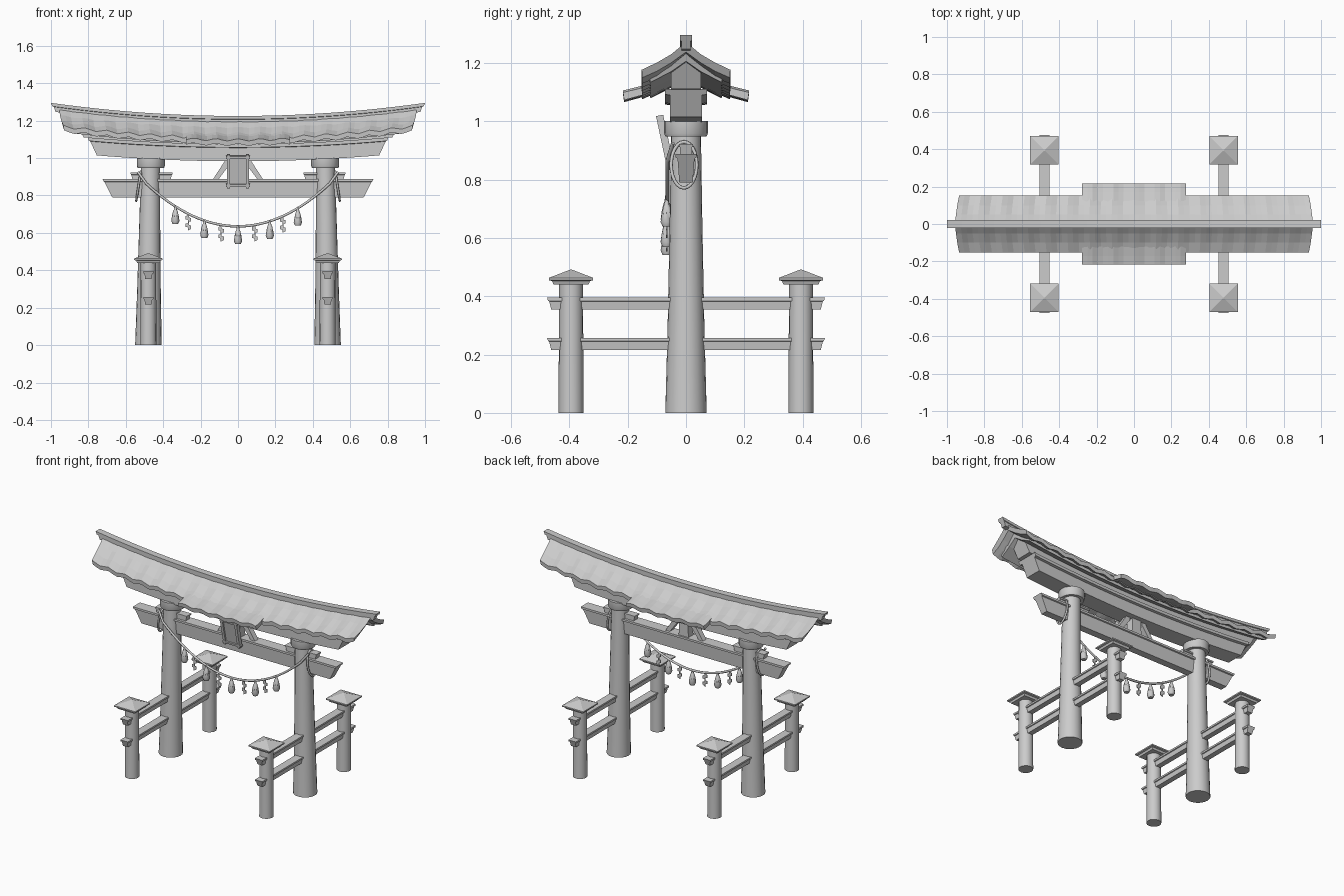
import bpy, bmesh
from math import sin, cos, pi, sqrt, radians
from mathutils import Matrix

if "Cube" in bpy.data.objects:
    bpy.data.objects.remove(bpy.data.objects["Cube"])


def finish(name, bm, smooth=False):
    bmesh.ops.recalc_face_normals(bm, faces=bm.faces[:])
    me = bpy.data.meshes.new(name)
    bm.to_mesh(me)
    bm.free()
    ob = bpy.data.objects.new(name, me)
    bpy.context.collection.objects.link(ob)
    if smooth:
        bpy.ops.object.select_all(action='DESELECT')
        ob.select_set(True)
        bpy.context.view_layer.objects.active = ob
        bpy.ops.object.shade_smooth_by_angle(angle=radians(35))
    return ob


def loft(name, loops, smooth=False):
    """Skin a list of closed loops and cap both ends."""
    bm = bmesh.new()
    rows = [[bm.verts.new(p) for p in lp] for lp in loops]
    n = len(rows[0])
    for a, b in zip(rows, rows[1:]):
        for i in range(n):
            j = (i + 1) % n
            bm.faces.new((a[i], a[j], b[j], b[i]))
    bm.faces.new(rows[0])
    bm.faces.new(rows[-1])
    return finish(name, bm, smooth)


def beam(name, half, bow=0.0, steps=1, wave=0.0, mirror=True):
    """Beam along x; half section of (y, z, half length), mirrored in y; ends bow upward."""
    sec = list(half)
    if mirror:
        sec += [(-y, z, l) for y, z, l in reversed(half) if y > 0]
    loops = []
    for k in range(steps + 1):
        t = 2 * k / steps - 1
        loops.append([(t * l, y, z + bow * (t * l) ** 2
                       + wave * min(abs(y) / .1, 1) * cos(2 * pi * t * l / .117))
                      for y, z, l in sec])
    return loft(name, loops)


def turned(name, rings, n=20, square=False, smooth=True):
    """Round or square body from rings of (x, y, z, radius)."""
    k, ph = (sqrt(2), pi / 4) if square else (1, 0)
    return loft(name, [[(x + k * r * cos(ph + 2 * pi * i / n), y + k * r * sin(ph + 2 * pi * i / n), z)
                        for i in range(n)] for x, y, z, r in rings], smooth)


def plate(name, pts, y0, y1):
    return loft(name, [[(x, y, z) for x, z in pts] for y in (y0, y1)])


def rope(name, pts, r, cyclic=False):
    cu = bpy.data.curves.new(name, 'CURVE')
    cu.dimensions = '3D'
    cu.bevel_depth = r
    cu.bevel_resolution = 2
    cu.use_fill_caps = True
    sp = cu.splines.new('POLY')
    sp.points.add(len(pts) - 1)
    for p, c in zip(sp.points, pts):
        p.co = (*c, 1)
    sp.use_cyclic_u = cyclic
    ob = bpy.data.objects.new(name, cu)
    bpy.context.collection.objects.link(ob)
    bpy.ops.object.select_all(action='DESELECT')
    ob.select_set(True)
    bpy.context.view_layer.objects.active = ob
    bpy.ops.object.convert(target='MESH')


# roof with rippled tiles, and the wider middle eaves
beam("roof", [(0, 1.207, .957), (.05, 1.164, .952), (.10, 1.132, .945), (.152, 1.108, .935),
              (.150, 1.082, .93), (.10, 1.104, .93), (.05, 1.136, .935), (0, 1.175, .94)],
     .07, 64, .007)
for s, side in ((-1, "front"), (1, "back")):
    beam(side + "_middle_eave", [(s * .12, 1.122, .277), (s * .17, 1.108, .277), (s * .216, 1.097, .277),
                                 (s * .212, 1.071, .277), (s * .12, 1.096, .277)],
         .07, 20, .006, mirror=False)
beam("under_eave_layer", [(0, 1.176, .90), (.05, 1.138, .90), (.125, 1.095, .89),
                          (.122, 1.078, .885), (.05, 1.115, .89), (0, 1.15, .89)], .07, 24)
beam("ridge_beam", [(.021, 1.225, 1.0), (.021, 1.208, .993), (.016, 1.206, .985), (.016, 1.18, .975)],
     .07, 24)

# stacked lintel beams
beam("upper_lintel", [(0, 1.165, .87), (.052, 1.13, .86), (.052, 1.07, .825)], .06, 24)
beam("lower_lintel", [(.072, 1.075, .803), (.072, 1.057, .797), (.055, 1.055, .79), (.055, .983, .755)],
     .055, 24)

# tie beam through the pillars
beam("tie_beam", [(.036, .888, .725), (.036, .875, .718), (.029, .872, .714), (.023, .79, .672)])

for s, side in ((-1, "left"), (1, "right")):
    # leaning pillar, collar and wedge
    turned(side + "_pillar", [(s * .479, 0, 0, .071), (s * .476, 0, .3, .063),
                              (s * .472, 0, .65, .056), (s * .467, 0, .97, .051)])
    turned(side + "_collar", [(s * .466, 0, .947, .070), (s * .466, 0, .958, .075), (s * .466, 0, 1.0, .075)])
    w = beam(side + "_wedge", [(.024, .922, .113), (.024, .912, .111), (.02, .91, .108), (.02, .885, .102)])
    w.location.x = s * .462
    # side posts with pyramid caps
    for f, end in ((-1, "front"), (1, "back")):
        x, y = s * .479, f * .394
        turned(f"{side}_{end}_post", [(x, y, 0, .043), (x, y, .445, .041)], 16)
        turned(f"{side}_{end}_post_cap", [(x, y, .44, .06), (x, y, .452, .065), (x, y, .455, .076),
                                          (x, y, .463, .076), (x, y, .491, .003)], 4, True, False)
    # rails joining posts to pillar
    for z, lvl in ((0, "upper"), (-.138, "lower")):
        r = beam(f"{side}_{lvl}_rail", [(.026, .395, .476), (.026, .384, .473),
                                        (.021, .382, .469), (.017, .354, .462)])
        r.rotation_euler.z = pi / 2
        r.location = (s * .479, 0, z)
    # rope loop round the tie beam
    rope(side + "_rope_loop", [(s * (.532 - .012 * sin(a)), -.007 + .044 * cos(a), .85 + .079 * sin(a))
                               for a in [2 * pi * i / 24 for i in range(24)]], .006, True)
    # brace beside the plaque
    plate(side + "_brace", [(s * .045, 1.0), (s * .045, .965), (s * .105, .885),
                            (s * .135, .885), (s * .07, .985)], -.018, .018)

plate("centre_strut", [(-.035, .88), (.035, .88), (.03, 1.0), (-.03, 1.0)], -.025, .025)

# tilted plaque: panel, frame bars with overhanging corners
tilt = Matrix.Translation((0, -.07, .93)) @ Matrix.Rotation(radians(12), 4, 'X')
parts = [plate("plaque_panel", [(-.05, -.08), (.05, -.08), (.05, .08), (-.05, .08)], -.004, .008)]
for s, a, b in ((-1, "left", "bottom"), (1, "right", "top")):
    parts.append(plate(f"plaque_{a}_bar", [(s * .042, -.092), (s * .058, -.092),
                                           (s * .06, .092), (s * .042, .092)], -.014, .011))
    parts.append(plate(f"plaque_{b}_bar", [(-.064, s * .07), (.064, s * .07),
                                           (.064, s * .084), (-.064, s * .084)], -.012, .01))
for p in parts:
    p.matrix_world = tilt

# hanging rope


def sag(x):
    return .635 + .95 * x * x


xs = [-.49 + .98 * i / 32 for i in range(33)]
rope("hanging_rope", [(-.535, -.045, .925)] + [(x, -.064, sag(x)) for x in xs] + [(.535, -.045, .925)], .007)

# straw tassels
for i, x in enumerate((-.335, -.18, 0, .17, .32)):
    z = sag(x)
    turned(f"tassel_{i + 1}", [(x, -.066, z + d, r) for d, r in
           ((.004, .006), (-.018, .008), (-.024, .012), (-.05, .018), (-.078, .022), (-.094, .015))], 10)

# folded zigzag streamers
for i, x in enumerate((-.265, -.09, .09, .24)):
    z = sag(x)
    left, right = [], []
    for k in range(4):
        o = x + (-.007 if k % 2 == 0 else .005)
        for d in (.001, .019):
            zz = z - .005 - .02 * k - d
            left.append((o - .008, zz - .006))
            right.append((o + .010, zz + .004))
    plate(f"streamer_{i + 1}", left + right[::-1], -.068, -.063)
